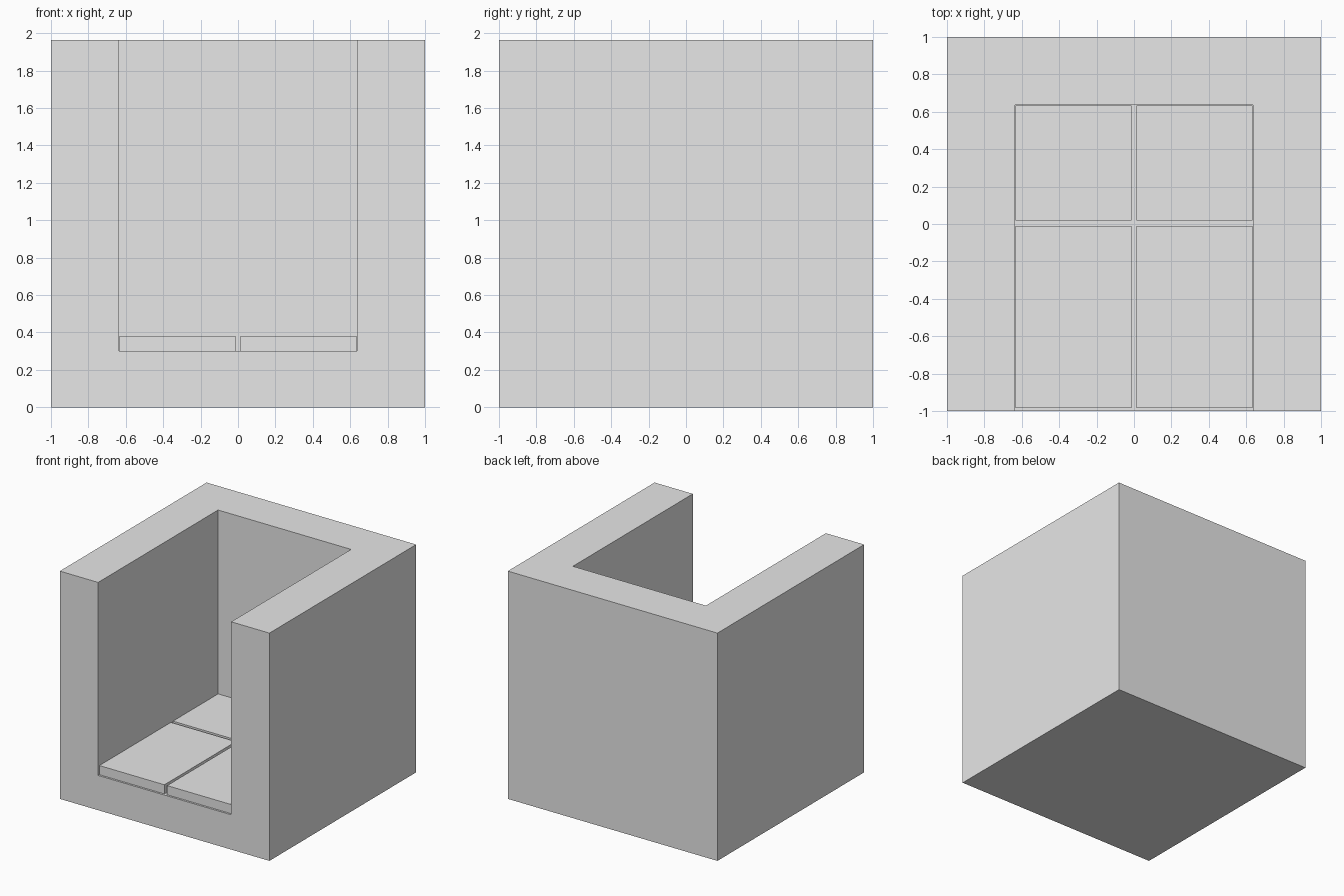
import bpy
import bmesh

default_cube = bpy.data.objects.get("Cube")
if default_cube:
    bpy.data.objects.remove(default_cube, do_unlink=True)

# Single plain grey
GREY = (0.8, 0.8, 0.8, 1.0)
grey = bpy.data.materials.new("light_grey")
grey.use_nodes = True
grey.diffuse_color = GREY
grey.node_tree.nodes["Principled BSDF"].inputs["Base Color"].default_value = GREY

HEIGHT = 1.965     # overall height
INNER = 0.635      # half width of the recess and its back face
FLOOR = 0.30       # recess floor
SEAT_TOP = 0.38    # top of the cushions
GAP = 0.013        # half gap between cushions


def add_object(name, bm):
    mesh = bpy.data.meshes.new(name)
    bmesh.ops.recalc_face_normals(bm, faces=bm.faces)
    bm.to_mesh(mesh)
    bm.free()
    mesh.materials.append(grey)
    obj = bpy.data.objects.new(name, mesh)
    bpy.context.collection.objects.link(obj)
    return obj


def extrude_profile(bm, points, height):
    """Raise a flat outline into a solid."""
    face = bm.faces.new([bm.verts.new(p) for p in points])
    top = bmesh.ops.extrude_face_region(bm, geom=[face])["geom"]
    verts = [v for v in top if isinstance(v, bmesh.types.BMVert)]
    bmesh.ops.translate(bm, verts=verts, vec=(0, 0, height))


def box(name, x0, x1, y0, y1, z0, z1):
    bm = bmesh.new()
    extrude_profile(bm, [(x0, y0, z0), (x1, y0, z0), (x1, y1, z0), (x0, y1, z0)], z1 - z0)
    return add_object(name, bm)


# Shell: solid block with a recess open to the front and the top
shell = box("shell", -1, 1, -1, 1, 0, HEIGHT)
cutter = box("recess_cutter", -INNER, INNER, -1.5, INNER, FLOOR, HEIGHT + 0.5)
cutter.hide_render = True
cut = shell.modifiers.new("recess", "BOOLEAN")
cut.operation = "DIFFERENCE"
cut.solver = "EXACT"
cut.object = cutter
bpy.context.view_layer.objects.active = shell
shell.select_set(True)
bpy.ops.object.modifier_apply(modifier=cut.name)
bpy.data.objects.remove(cutter, do_unlink=True)

# Four seat cushions, with a narrow cross-shaped gap between them
EDGE = INNER - 0.002
for side, x0, x1 in (("right", -EDGE, -GAP), ("left", GAP, EDGE)):
    for row, y0, y1 in (("front", -0.985, -0.01), ("back", 0.018, EDGE)):
        box(f"{row}_{side}_cushion", x0, x1, y0, y1, FLOOR + 0.001, SEAT_TOP)
